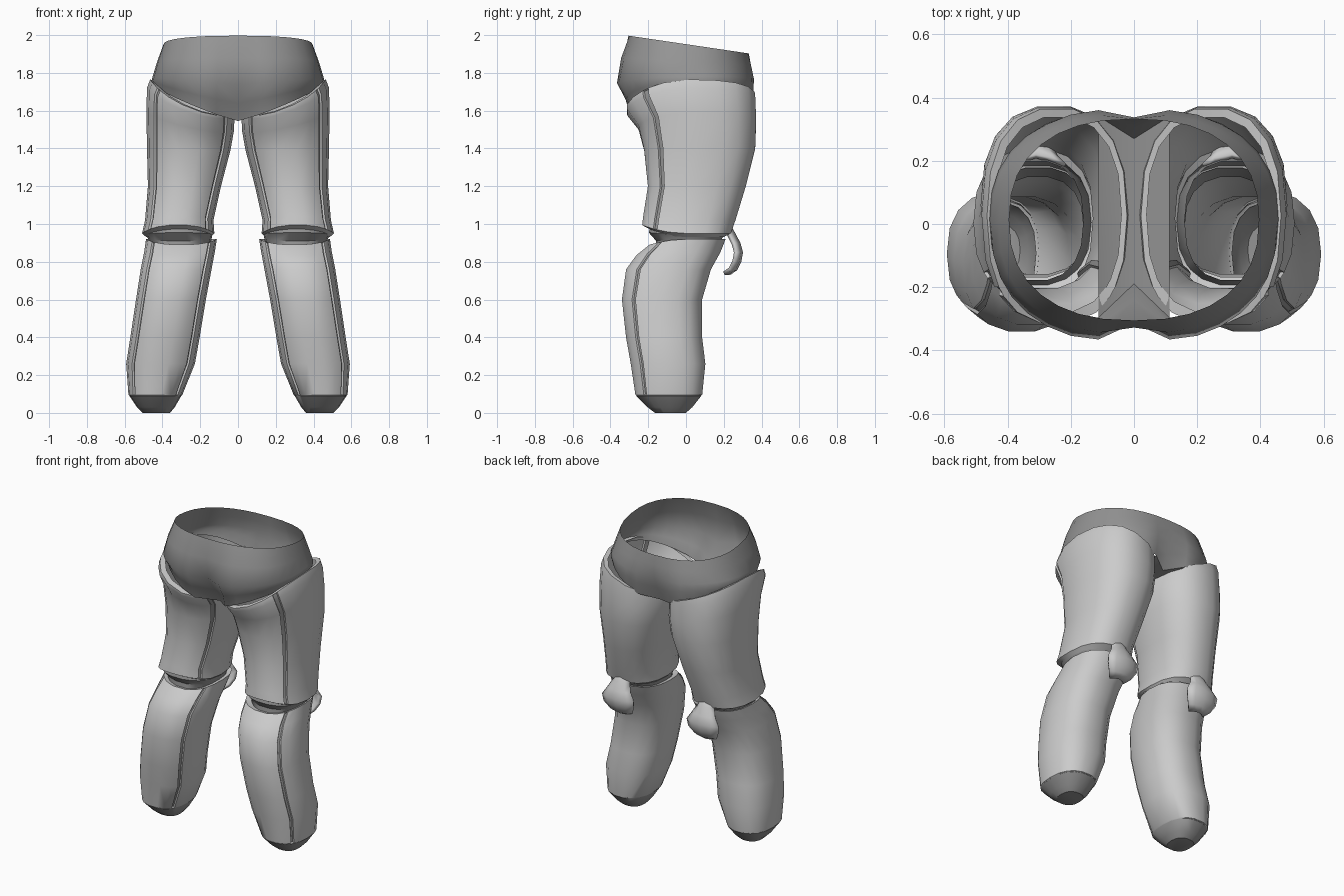
import bpy, bmesh, math

if "Cube" in bpy.data.objects:
    bpy.data.objects.remove(bpy.data.objects["Cube"])

dark = bpy.data.materials.new("dark_grey")
dark.diffuse_color = (0.3, 0.3, 0.3, 1)
dark.use_nodes = True
dark.node_tree.nodes["Principled BSDF"].inputs["Base Color"].default_value = dark.diffuse_color
light = bpy.data.materials.new("light_grey")
light.diffuse_color = (0.75, 0.75, 0.75, 1)
light.use_nodes = True
light.node_tree.nodes["Principled BSDF"].inputs["Base Color"].default_value = light.diffuse_color

GROOVES = (-143, -44)
ANGLES = sorted([a for a in range(-180, 180, 20) if a not in (-140, -40)] + [-143, -136, -44, -37])


def power(v, p):
    return math.copysign(abs(v) ** p, v)


def finish(name, bm, mats, angle=40):
    """Turn the bmesh into a smooth object mirrored to the other side."""
    me = bpy.data.meshes.new(name)
    bm.to_mesh(me)
    bm.free()
    for m in mats:
        me.materials.append(m)
    me.shade_smooth()
    me.set_sharp_from_angle(angle=math.radians(angle))
    ob = bpy.data.objects.new(name, me)
    bpy.context.collection.objects.link(ob)
    mod = ob.modifiers.new("mirror", 'MIRROR')
    mod.use_clip = True
    mod.merge_threshold = 0.002
    return ob


def bridge(bm, rows, closed):
    faces = []
    for a, b in zip(rows, rows[1:]):
        n = len(a)
        for i in range(n if closed else n - 1):
            j = (i + 1) % n
            faces.append((i, bm.faces.new((a[i], a[j], b[j], b[i]))))
    return faces


def tube(name, rings, mats, grooves=False, cap=False):
    """Rings, bottom to top: z, x min, x max, y min, y max, outward tilt, front lift."""
    bm = bmesh.new()
    rows = []
    for z, x0, x1, y0, y1, tilt, lift in rings:
        row = []
        for a in ANGLES:
            u = power(math.cos(math.radians(a)), 0.83)
            v = power(math.sin(math.radians(a)), 0.83)
            row.append(bm.verts.new(((x0 + x1) / 2 + u * (x1 - x0) / 2,
                                     (y0 + y1) / 2 + v * (y1 - y0) / 2,
                                     z + tilt * u + lift * max(0, -v) ** 2)))
        rows.append(row)
    faces = bridge(bm, rows, True)
    if cap:
        bm.faces.new(rows[0][::-1])
    if grooves:
        n = len(ANGLES)
        strips = [f for k, (i, f) in enumerate(faces)
                  if ANGLES[i] in GROOVES and 0 < k // n < len(rings) - 2]
        bm.normal_update()
        bmesh.ops.inset_region(bm, faces=strips, thickness=0.004, depth=-0.01,
                               use_even_offset=True)
        for f in strips:
            f.material_index = 1
    return finish(name, bm, mats)


# Thigh armour, with rolled lips at both ends
tube("thigh_armour", [
    (0.93, .145, .485, -.17, .20, 0, .03),
    (0.95, .125, .508, -.235, .24, 0, .045),
    (1.02, .130, .492, -.23, .265, 0, .02),
    (1.20, .090, .477, -.205, .32, 0, 0),
    (1.40, .040, .482, -.225, .37, .01, -.01),
    (1.54, .022, .485, -.255, .375, .05, -.03),
    (1.645, .018, .482, -.315, .372, .075, -.055),
    (1.68, .022, .465, -.318, .368, .085, -.07),
    (1.675, .04, .44, -.28, .34, .08, -.06)], [light, dark], grooves=True)

# Shin armour
tube("shin_armour", [
    (0.085, .31, .565, -.255, .07, 0, 0),
    (0.095, .295, .58, -.27, .088, 0, 0),
    (0.26, .228, .592, -.295, .105, 0, 0),
    (0.40, .203, .57, -.32, .088, 0, 0),
    (0.60, .170, .54, -.342, .088, 0, 0),
    (0.76, .140, .515, -.32, .135, 0, 0),
    (0.85, .123, .497, -.265, .185, 0, -.015),
    (0.92, .112, .487, -.195, .212, 0, -.03),
    (0.91, .145, .46, -.16, .18, 0, -.03)], [light, dark], grooves=True)

# Dark knee joint between thigh and shin
tube("knee_joint", [
    (0.84, .16, .45, -.17, .15, 0, 0),
    (0.92, .14, .475, -.16, .19, 0, -.01),
    (0.945, .135, .49, -.20, .21, 0, .01),
    (1.03, .16, .46, -.18, .20, 0, 0)], [dark])

# Tapered foot cap
tube("foot_cap", [
    (0.0, .36, .505, -.165, .0, 0, 0),
    (0.03, .335, .535, -.205, .035, 0, 0),
    (0.09, .30, .575, -.265, .083, 0, 0),
    (0.12, .30, .56, -.25, .075, 0, 0)], [dark], cap=True)

# Pelvis shell: half rings (z, half width, y min, y max, side lift, back slope, cleft)
bm = bmesh.new()
rows = []
for z, a, y0, y1, lift, slope, cleft in [
        (1.565, .45, -.315, .355, .17, .02, .40),
        (1.66, .457, -.335, .368, .10, .02, .28),
        (1.75, .452, -.378, .37, .03, .01, .17),
        (1.86, .428, -.352, .352, 0, -.02, .07),
        (1.95, .395, -.305, .332, 0, -.047, 0)]:
    row = []
    for i in range(17):
        t = -math.pi / 2 + math.pi * i / 16
        c = max(0, math.cos(t))
        x = a * c ** 0.85 if 0 < i < 16 else 0
        v = power(math.sin(t), 0.85)
        y = (y0 + y1) / 2 + v * (y1 - y0) / 2
        if abs(v) > 0.5:
            y *= 1 - cleft * math.exp(-(x / 0.075) ** 2) * (1 if y < 0 else 0.6)
        row.append(bm.verts.new((x, y, z + lift * c + slope * v)))
    rows.append(row)
bridge(bm, rows, False)
# Crotch saddle joining front and back between the legs
low = rows[0]
saddle = [[low[1], low[0]]]
for k in range(1, 5):
    saddle.append([bm.verts.new(p.co.lerp(q.co, k / 5)) for p, q in ((low[1], low[15]), (low[0], low[16]))])
saddle.append([low[15], low[16]])
bridge(bm, saddle, False)
finish("pelvis", bm, [dark], 50)

# Curled flap hanging behind each knee
bm = bmesh.new()
rows = []
for z, y, w in [(.73, .235, .055), (.755, .27, .085), (.80, .293, .11), (.85, .302, .115),
                (.90, .288, .085), (.95, .262, .06), (.98, .245, .07), (1.0, .22, .095)]:
    rows.append([bm.verts.new((.31 - s * w, y - .03 * s * s, z)) for s in (-1, -.6, 0, .6, 1)])
bridge(bm, rows, False)
flap = finish("knee_flap", bm, [light])
sol = flap.modifiers.new("thickness", 'SOLIDIFY')
sol.thickness = 0.02
sol.offset = -1
